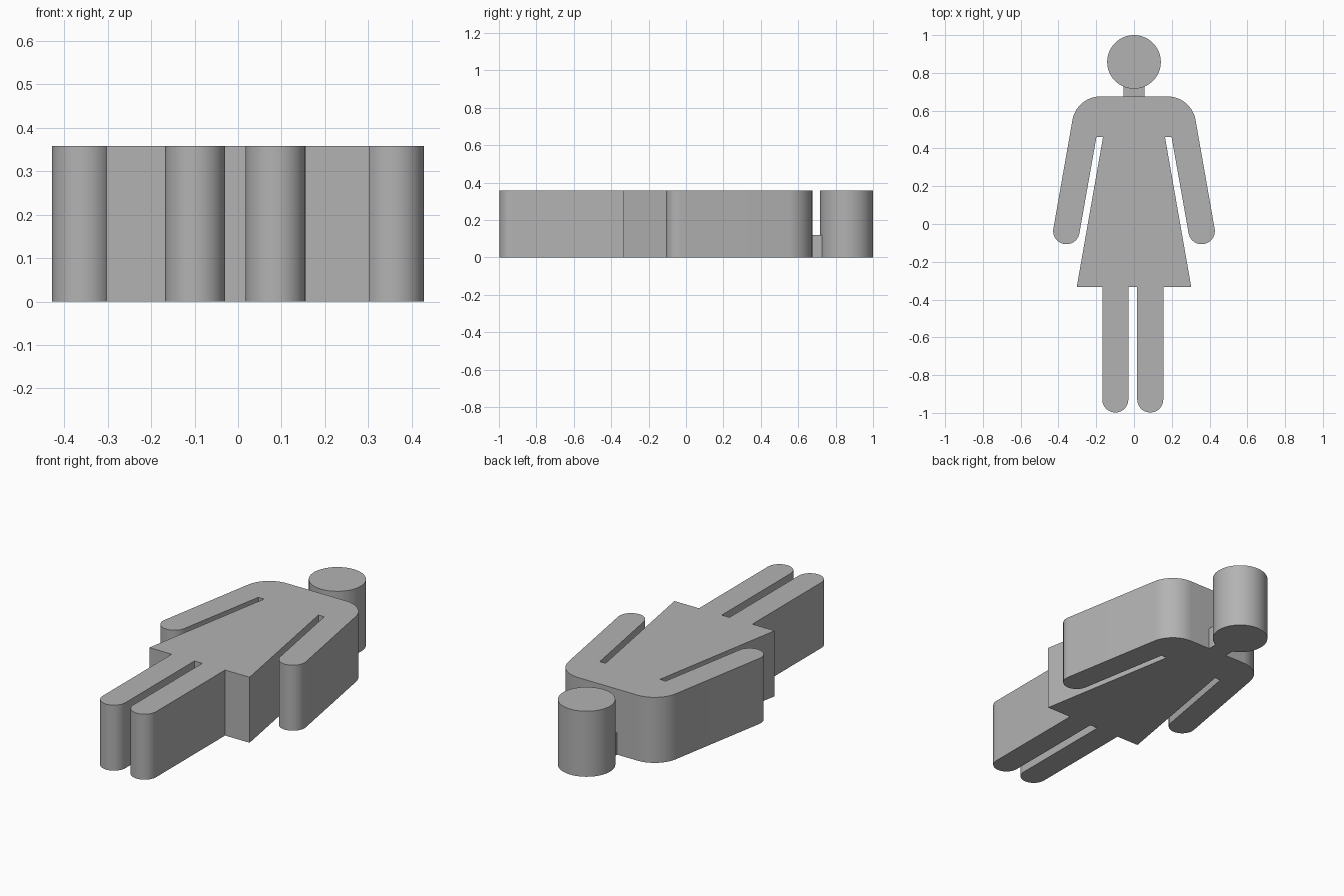
import bpy, bmesh
from math import cos, sin, radians

cube = bpy.data.objects.get("Cube")
if cube:
    bpy.data.objects.remove(cube, do_unlink=True)

HEIGHT = 0.358
GREY = (0.45, 0.45, 0.45, 1)

mat = bpy.data.materials.new("plain grey")
mat.use_nodes = True
mat.diffuse_color = GREY
mat.node_tree.nodes["Principled BSDF"].inputs["Base Color"].default_value = GREY


def arc(cx, cy, r, start, end, steps=24):
    """Points along an arc, angles in degrees."""
    angles = [radians(start + (end - start) * i / steps) for i in range(steps + 1)]
    return [(cx + r * cos(a), cy + r * sin(a)) for a in angles]


def extrude_outline(name, outline, height):
    """Solid plate standing on the ground with the given outline."""
    bm = bmesh.new()
    base = bm.faces.new([bm.verts.new((x, y, 0)) for x, y in outline])
    top = bmesh.ops.extrude_face_region(bm, geom=[base], use_keep_orig=True)
    moved = [g for g in top["geom"] if isinstance(g, bmesh.types.BMVert)]
    bmesh.ops.translate(bm, verts=moved, vec=(0, 0, height))
    bmesh.ops.recalc_face_normals(bm, faces=bm.faces)
    mesh = bpy.data.meshes.new(name)
    bm.to_mesh(mesh)
    bm.free()
    mesh.materials.append(mat)
    obj = bpy.data.objects.new(name, mesh)
    bpy.context.collection.objects.link(obj)
    bpy.ops.object.select_all(action='DESELECT')
    obj.select_set(True)
    bpy.context.view_layer.objects.active = obj
    bpy.ops.object.shade_smooth_by_angle(angle=radians(30))
    return obj


def half_outline(leg_x):
    """One side of the figure, from the shoulder down to the inner leg."""
    hem = -0.333
    points = arc(0.178, 0.525, 0.15, 90, 10)            # shoulder
    points += arc(0.358, -0.037, 0.07, 10, -170)        # arm and hand
    points += [(0.199, 0.46), (0.164, 0.46)]            # armpit slot
    points += [(0.303, hem), (leg_x + 0.069, hem)]      # dress side and hem
    points += arc(leg_x, -0.929, 0.069, 0, -180)        # leg and foot
    points += [(leg_x - 0.069, hem)]
    return points


# Body: dress, arms and legs in one plate
left = half_outline(0.086)
right = [(-x, y) for x, y in reversed(half_outline(0.099))]
extrude_outline("body", left + right, HEIGHT)

# Head disc
extrude_outline("head", arc(0, 0.858, 0.142, 0, 360, 64)[:-1], HEIGHT)

# Low neck bridge joining head and body
extrude_outline("neck", [(-0.056, 0.66), (0.056, 0.66), (0.056, 0.74), (-0.056, 0.74)], 0.12)
